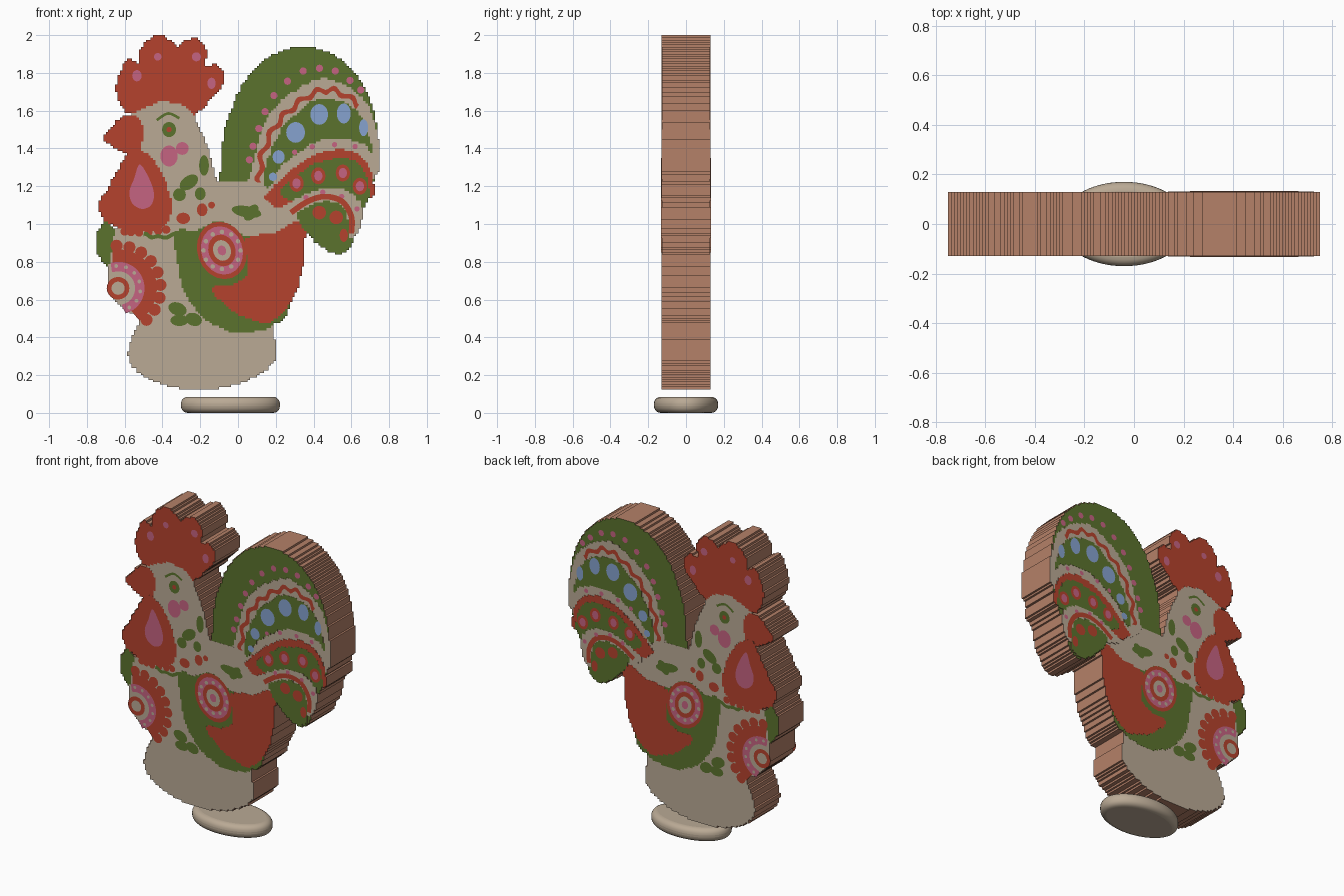
import bpy, bmesh
from math import sin, cos, pi, radians
from mathutils import Vector

cube = bpy.data.objects.get("Cube")
if cube:
    bpy.data.objects.remove(cube)

HALF = .128    # half thickness of the cut-out
LIFT = .0006   # height of one paint layer
STEP = .0125   # size of the saw-cut steps along the rim


def material(name, *rgb):
    mat = bpy.data.materials.new(name)
    mat.use_nodes = True
    mat.diffuse_color = (*rgb, 1)
    mat.node_tree.nodes["Principled BSDF"].inputs["Base Color"].default_value = (*rgb, 1)
    return mat


red = material("brick_red", .46, .055, .026)
green = material("leaf_green", .105, .17, .027)
beige = material("warm_beige", .49, .4, .3)
pink = material("rose_pink", .56, .125, .22)
blue = material("sky_blue", .24, .36, .62)
clay = material("clay_rim", .46, .22, .14)


def spline(points, closed=True, cuts=8):
    """Smooth path through a few points."""
    pts = [Vector(p) for p in points]
    n = len(pts)

    def at(k):
        return pts[k % n] if closed else pts[max(0, min(n - 1, k))]

    path = []
    for i in range(n if closed else n - 1):
        a, b, c, d = (at(i + k) for k in (-1, 0, 1, 2))
        for t in (s / cuts for s in range(cuts)):
            path.append(b + (c - a) * t / 2 + (a * 2 - b * 5 + c * 4 - d) * t * t / 2
                        + (b * 3 - a - c * 3 + d) * t ** 3 / 2)
    return path if closed else path + [pts[-1]]


def stepped(path):
    """Snap a closed path to a grid, leaving only square steps."""
    cells = []
    for p in path:
        cell = (round(p.x / STEP), round(p.y / STEP))
        if cells and cell[0] != cells[-1][0] and cell[1] != cells[-1][1]:
            cells.append((cell[0], cells[-1][1]))
        if not cells or cell != cells[-1]:
            cells.append(cell)
        while len(cells) > 2 and cells[-1] == cells[-3]:
            del cells[-2:]
    if cells[0] == cells[-1]:
        cells.pop()
    return [Vector(c) * STEP for c in cells]


def oval(x, z, rx, rz=None, tilt=0):
    rz = rz or rx
    c, s = cos(radians(tilt)), sin(radians(tilt))
    ring = [(rx * cos(k * pi / 10), rz * sin(k * pi / 10)) for k in range(20)]
    return [Vector((x + u * c - v * s, z + u * s + v * c)) for u, v in ring]


def stroke(points, width, wave=0, waves=0):
    """Outline of a brush line, optionally wavy."""
    path = spline(points, closed=False)
    left, right = [], []
    for i, p in enumerate(path):
        along = (path[min(i + 1, len(path) - 1)] - path[max(i - 1, 0)]).normalized()
        side = Vector((-along.y, along.x))
        mid = p + side * wave * sin(2 * pi * waves * i / len(path))
        left.append(mid + side * width / 2)
        right.append(mid - side * width / 2)
    return left + right[::-1]


def dots(points, count, r):
    path = spline(points, closed=False, cuts=24)
    picks = [path[round(k * (len(path) - 1) / (count - 1))] for k in range(count)]
    return [oval(p.x, p.y, r) for p in picks]


def arc(x, z, r, start, end, count=9):
    angles = [radians(start + (end - start) * k / (count - 1)) for k in range(count)]
    return [(x + r * cos(a), z + r * sin(a)) for a in angles]


def build(name, colour, outlines, layer, rim):
    bm = bmesh.new()
    y = HALF + layer * LIFT
    for line in outlines:
        area = sum(a.x * b.y - b.x * a.y for a, b in zip(line, line[1:] + line[:1]))
        if area < 0:
            line = line[::-1]
        front = [bm.verts.new((p.x, -y, p.y)) for p in line]
        back = [bm.verts.new((p.x, y, p.y)) for p in line]
        bm.faces.new(front)
        bm.faces.new(back[::-1])
        for i in range(len(line) if rim else 0):
            j = (i + 1) % len(line)
            bm.faces.new((front[j], front[i], back[i], back[j])).material_index = 1
    mesh = bpy.data.meshes.new(name)
    bm.to_mesh(mesh)
    bm.free()
    mesh.materials.append(colour)
    if rim:
        mesh.materials.append(clay)
    bpy.context.collection.objects.link(bpy.data.objects.new(name, mesh))


def slab(name, colour, layer, points):
    build(name, colour, [stepped(spline(points))], layer, True)


def paint(name, colour, layer, *outlines):
    build(name, colour, outlines, layer, False)


# Base disc
bpy.ops.mesh.primitive_cylinder_add(vertices=64, radius=1, depth=.085, location=(-.04, 0, .0425))
base = bpy.context.object
base.name = "base_disc"
base.scale = (.262, .17, 1)
bpy.ops.object.transform_apply(location=False, rotation=False, scale=True)
bevel = base.modifiers.new("rounded_edge", "BEVEL")
bevel.width, bevel.segments = .036, 5
base.data.materials.append(beige)
bpy.ops.object.shade_smooth_by_angle(angle=radians(40))

# Main cut-out parts
slab("body", beige, 1, [
    (-.56, 1.6), (-.4, 1.66), (-.27, 1.62), (-.22, 1.54), (-.18, 1.45), (-.14, 1.34), (-.11, 1.23),
    (0, 1.23), (.12, 1.22), (.2, 1.1), (.32, 1.02), (.3, .8), (.2, .52), (.19, .42), (.195, .27),
    (.1, .19), (-.04, .14), (-.2, .12), (-.38, .145), (-.5, .2), (-.57, .27), (-.58, .35), (-.55, .43),
    (-.52, .5), (-.6, .55), (-.67, .63), (-.69, .74), (-.67, .85), (-.64, 1), (-.53, 1.2), (-.55, 1.4)])
slab("tail", green, 0, [
    (-.085, 1.2), (-.085, 1.34), (-.075, 1.5), (-.03, 1.63), (.035, 1.765), (.125, 1.86), (.235, 1.92),
    (.335, 1.94), (.43, 1.925), (.535, 1.87), (.625, 1.785), (.685, 1.685), (.72, 1.58), (.745, 1.4),
    (.72, 1.23), (.69, 1.13), (.64, 1), (.595, .88), (.54, .84), (.46, .87), (.39, .93), (.345, 1.01),
    (.28, 1.07), (.12, 1.18)])
slab("comb", red, 2, [
    (-.59, 1.59), (-.64, 1.69), (-.64, 1.77), (-.61, 1.84), (-.58, 1.875), (-.525, 1.855), (-.525, 1.92),
    (-.48, 1.975), (-.43, 2), (-.37, 1.98), (-.325, 1.94), (-.29, 1.97), (-.235, 1.985), (-.19, 1.96),
    (-.165, 1.9), (-.17, 1.84), (-.12, 1.845), (-.075, 1.8), (-.085, 1.72), (-.135, 1.67), (-.18, 1.615),
    (-.235, 1.58), (-.29, 1.63), (-.41, 1.645), (-.52, 1.6)])
slab("beak", red, 2, [
    (-.635, 1.555), (-.59, 1.58), (-.535, 1.56), (-.5, 1.49), (-.515, 1.405), (-.57, 1.38),
    (-.625, 1.39), (-.715, 1.455), (-.67, 1.51)])
slab("wattle", red, 3, [
    (-.57, 1.4), (-.495, 1.38), (-.425, 1.305), (-.37, 1.18), (-.35, 1.065), (-.41, .97), (-.57, .965),
    (-.69, 1.01), (-.74, 1.09), (-.7, 1.18), (-.64, 1.28), (-.61, 1.34)])
slab("breast_feather", green, 0, [
    (-.69, 1.02), (-.74, .96), (-.755, .9), (-.74, .83), (-.68, .78), (-.62, .9)])
slab("wing", green, 2, [
    (-.33, .96), (-.23, .965), (-.12, 1.01), (-.03, .985), (.03, .94), (.25, .87), (.27, .55), (.2, .47),
    (.14, .44), (0, .425), (-.12, .465), (-.22, .545), (-.29, .665), (-.32, .8)])
slab("wing_tip", red, 3, [
    (.35, 1), (.355, .87), (.34, .75), (.31, .64), (.25, .54), (.17, .48), (.06, .5), (-.05, .56),
    (-.14, .66), (-.05, .675), (.04, .72), (.055, .79), (.03, .9), (.07, .935), (.2, .96), (.3, 1.01)])

# Nested tail feathers
slab("tail_outer_band", beige, 2, [
    (.06, 1.2), (.075, 1.31), (.12, 1.49), (.19, 1.615), (.31, 1.715), (.44, 1.77), (.56, 1.735),
    (.65, 1.67), (.705, 1.59), (.735, 1.47), (.755, 1.39), (.73, 1.25), (.6, 1.2), (.3, 1.12), (.15, 1.12)])
paint("tail_wavy_line", red, 5, stroke(
    [(.11, 1.22), (.13, 1.37), (.2, 1.52), (.3, 1.625), (.42, 1.7), (.53, 1.7), (.64, 1.63)], .028, .013, 8))
slab("tail_upper_feather", green, 4, [
    (.14, 1.21), (.15, 1.33), (.22, 1.49), (.32, 1.605), (.44, 1.665), (.56, 1.64), (.64, 1.58),
    (.685, 1.48), (.71, 1.38), (.67, 1.42), (.56, 1.455), (.44, 1.44), (.32, 1.375), (.23, 1.3), (.17, 1.2)])
slab("tail_middle_edge", red, 5, [
    (.14, 1.14), (.24, 1.25), (.35, 1.34), (.48, 1.39), (.6, 1.385), (.68, 1.32), (.715, 1.22),
    (.69, 1.13), (.3, 1.08)])
slab("tail_middle_feather", green, 6, [
    (.22, 1.16), (.29, 1.24), (.39, 1.315), (.5, 1.345), (.6, 1.34), (.665, 1.28), (.69, 1.2),
    (.685, 1.12), (.55, 1.15), (.35, 1.12)])
slab("tail_lower_band", beige, 7, [
    (.22, 1.08), (.34, 1.15), (.45, 1.19), (.56, 1.18), (.645, 1.11), (.66, 1.04), (.615, .93),
    (.5, 1), (.3, 1.03)])
slab("tail_lower_feather", green, 8, [
    (.31, 1.05), (.38, 1.1), (.46, 1.12), (.54, 1.1), (.58, 1.03), (.59, .9), (.54, .845), (.46, .87),
    (.39, .94)])
paint("tail_lower_line", red, 9, stroke(
    [(.28, 1.06), (.37, 1.12), (.46, 1.145), (.55, 1.12), (.6, 1.04), (.6, .95)], .03))

# Tail spots
paint("tail_edge_spots", pink, 3, *dots(
    [(.06, 1.34), (.11, 1.505), (.19, 1.68), (.345, 1.81), (.515, 1.81), (.65, 1.71)], 11, .019))
paint("tail_band_spots", pink, 9, *dots([(.3, 1.38), (.45, 1.42), (.62, 1.41)], 4, .014),
      *dots([(.36, 1.14), (.5, 1.17), (.63, 1.08)], 4, .014))
paint("tail_blue_spots", blue, 9, oval(.43, 1.58, .047, .055), oval(.305, 1.485, .05, .055),
      oval(.56, 1.585, .037, .053), oval(.665, 1.51, .024, .045), oval(.215, 1.355, .032, .036),
      oval(.185, 1.25, .022))
row = [(.31, 1.215), (.425, 1.255), (.555, 1.27), (.645, 1.2)]
paint("tail_red_spots", red, 9, *[oval(x, z, .038, .045) for x, z in row],
      oval(.43, 1.06, .036), oval(.52, 1.035, .036), oval(.56, .94, .022, .035))
paint("tail_spot_centres", pink, 10, *[oval(x, z, .022, .027) for x, z in row])

# Wing rosette
rings = [(red, 1), (pink, .84), (red, .55), (beige, .36), (pink, .17)]
for k, (colour, size) in enumerate(rings):
    paint(f"wing_rosette_ring_{k + 1}", colour, 4 + k, oval(-.085, .86, .13 * size, .155 * size, 20))
paint("wing_rosette_dots", beige, 6, *[
    oval(x, z, .012) for x, z in arc(-.085, .86, .098, 0, 330, 12)])

# Breast flower, opening from the left edge
fx, fz = -.635, .66
paint("breast_flower_petals", red, 3, *[
    oval(x, z, .032) for x, z in arc(fx, fz, .225, -48, 92, 9)],
    stroke(arc(fx, fz, .168, -58, 100), .075))
paint("breast_flower_ring", pink, 4, stroke(arc(fx, fz, .115, -75, 108), .05))
paint("breast_flower_dots", beige, 5, *[oval(x, z, .01) for x, z in arc(fx, fz, .118, -60, 95, 7)])
paint("breast_flower_heart", red, 4, oval(fx, fz, .06))
paint("breast_flower_centre", beige, 5, oval(fx, fz, .035))

# Face, comb and wattle details
paint("eye", green, 3, oval(-.365, 1.5, .037, .04), stroke([(-.43, 1.55), (-.37, 1.585), (-.31, 1.56)], .014))
paint("eye_centre", red, 4, oval(-.365, 1.5, .014))
paint("cheeks", pink, 3, oval(-.365, 1.36, .046, .056), oval(-.295, 1.4, .034))
paint("comb_spots", pink, 4, oval(-.535, 1.785, .025, .03), oval(-.425, 1.885, .02),
      oval(-.22, 1.885, .024), oval(-.14, 1.745, .022, .03))
paint("wattle_drop", pink, 4, spline([
    (-.52, 1.315), (-.47, 1.24), (-.445, 1.16), (-.46, 1.1), (-.51, 1.08), (-.56, 1.11), (-.575, 1.17),
    (-.55, 1.24)]))

# Leaves and beads on the body
paint("neck_leaves", green, 4, oval(-.18, 1.31, .026, .055), oval(-.26, 1.22, .055, .034, 35),
      oval(-.31, 1.155, .034), oval(-.2, 1.16, .028, .034))
paint("back_leaf", green, 4, oval(.045, 1.065, .08, .03, -10), oval(.07, 1.06, .03, .05, -40))
paint("lower_leaves", green, 4, oval(-.32, .55, .05, .034, -20), oval(-.31, .49, .048, .03),
      oval(-.235, .495, .045, .034, -20))
paint("collar_line", green, 4, stroke([(-.5, .945), (-.41, .93), (-.29, .955)], .022, .006, 3))
paint("collar_beads", red, 4, oval(-.29, 1.03, .036, .03), oval(-.19, 1.075, .028, .034),
      oval(-.14, 1.1, .018), *dots([(-.6, .96), (-.5, .955), (-.38, .97)], 6, .022))
